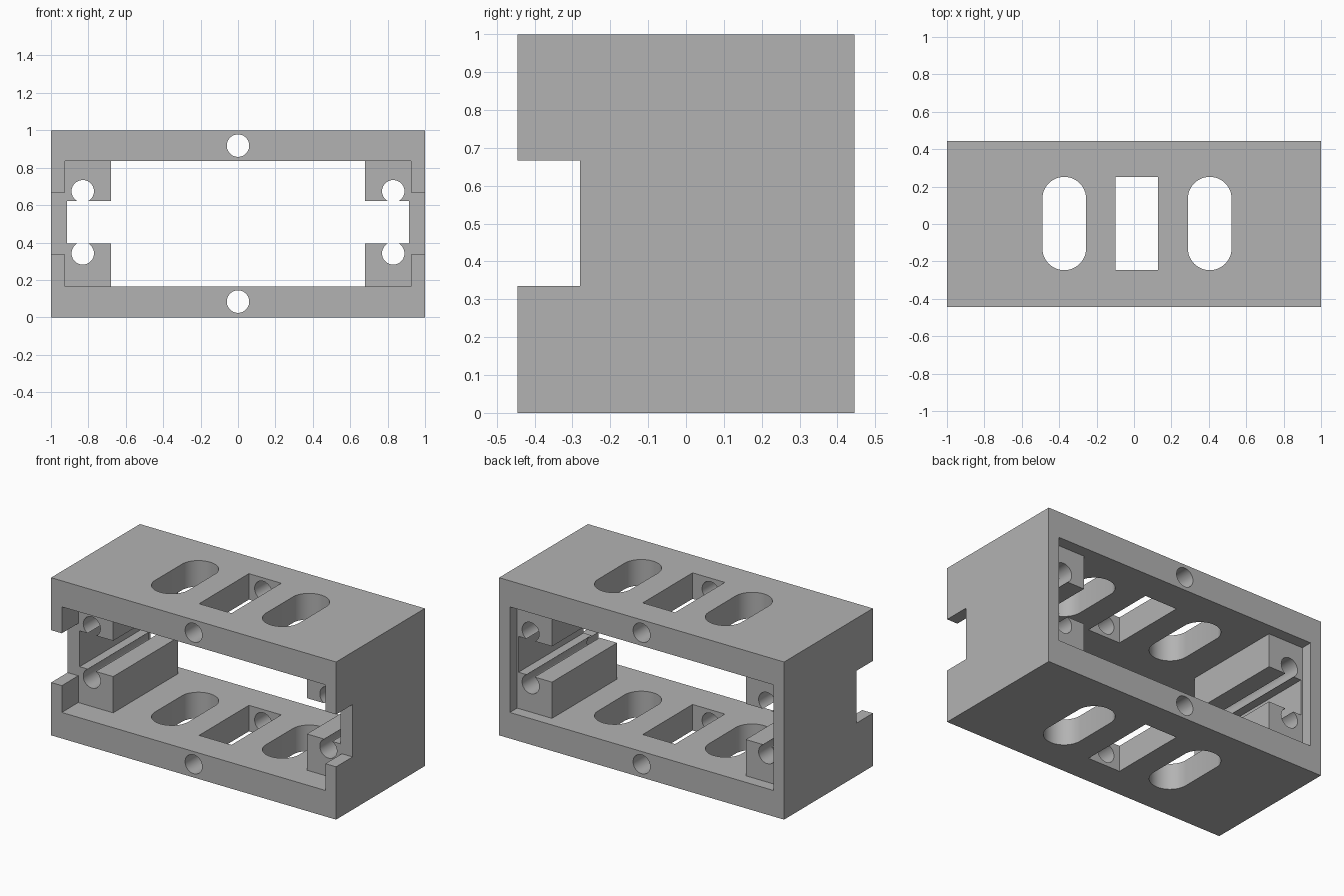
import bpy
import bmesh
from math import radians
from mathutils import Matrix

cube = bpy.data.objects.get("Cube")
if cube:
    bpy.data.objects.remove(cube, do_unlink=True)

grey = bpy.data.materials.new("plain grey")
grey.use_nodes = True
COLOUR = (0.45, 0.45, 0.45, 1)
grey.diffuse_color = COLOUR
grey.node_tree.nodes["Principled BSDF"].inputs["Base Color"].default_value = COLOUR

DEPTH = 0.445      # half depth of the frame
WALL = 0.925       # inner face of the side walls
FLOOR = 0.165      # thickness of top and bottom
RECESS = -0.28     # front of the rails and back of the side notches
FAR = 2            # cutters reach past the body


def make_object(name, bm):
    mesh = bpy.data.meshes.new(name)
    bm.to_mesh(mesh)
    bm.free()
    mesh.materials.append(grey)
    obj = bpy.data.objects.new(name, mesh)
    bpy.context.collection.objects.link(obj)
    return obj


def box(name, x, y, z):
    bm = bmesh.new()
    spans = (x, y, z)
    size = Matrix.Diagonal([b - a for a, b in spans] + [1])
    centre = Matrix.Translation([(a + b) / 2 for a, b in spans])
    bmesh.ops.create_cube(bm, size=1, matrix=centre @ size)
    return make_object(name, bm)


def cylinder(name, centre, radius, axis):
    bm = bmesh.new()
    turn = Matrix.Rotation(radians(90), 4, "X") if axis == "Y" else Matrix()
    bmesh.ops.create_cone(bm, cap_ends=True, segments=48, radius1=radius,
                          radius2=radius, depth=2 * FAR,
                          matrix=Matrix.Translation(centre) @ turn)
    return make_object(name, bm)


def apply(obj, mod):
    bpy.ops.object.select_all(action="DESELECT")
    bpy.context.view_layer.objects.active = obj
    obj.select_set(True)
    bpy.ops.object.modifier_apply(modifier=mod.name)


def cut(obj, cutter):
    mod = obj.modifiers.new("cut", "BOOLEAN")
    mod.operation = "DIFFERENCE"
    mod.solver = "EXACT"
    mod.object = cutter
    apply(obj, mod)
    bpy.data.objects.remove(cutter, do_unlink=True)


# Rectangular frame, open front to back
frame = box("frame", (-1, 1), (-DEPTH, DEPTH), (0, 1))
cut(frame, box("opening", (-WALL, WALL), (-FAR, FAR), (FLOOR, 1 - FLOOR)))

# Notches in the front of both side walls
cut(frame, box("notch", (-FAR, FAR), (-FAR, RECESS), (0.335, 0.667)))

# Window and two rounded slots through top and bottom
SLOT_Y = (-0.247, 0.252)
cut(frame, box("window", (-0.1, 0.127), SLOT_Y, (-FAR, FAR)))
R = 0.117
for x in (-0.373, 0.405):
    low, high = SLOT_Y[0] + R, SLOT_Y[1] - R
    bm = bmesh.new()
    bmesh.ops.create_cone(bm, cap_ends=True, segments=48, radius1=R, radius2=R,
                          depth=2 * FAR, matrix=Matrix.Translation((x, 0, 0)))
    # stretch the round cutter into a slot by moving its halves apart
    for v in bm.verts:
        v.co.y += high if v.co.y > 0 else low
    cut(frame, make_object("slot", bm))

# Bores running front to back through top and bottom
for z in (0.084, 0.918):
    cut(frame, cylinder("bore", (0, 0, z), 0.06, "Y"))

# Grooved rail on each side wall, with two bores breaking into the groove
rails = box("side_rails", (0.68, WALL), (RECESS, 0.372), (FLOOR, 1 - FLOOR))
cut(rails, box("groove", (0, 0.915), (-FAR, FAR), (0.395, 0.622)))
for z in (0.342, 0.674):
    cut(rails, cylinder("bore", (0.83, 0, z), 0.06, "Y"))
apply(rails, rails.modifiers.new("mirror", "MIRROR"))

# Smooth the round walls and keep the corners crisp
for obj in (frame, rails):
    bpy.ops.object.select_all(action="DESELECT")
    bpy.context.view_layer.objects.active = obj
    obj.select_set(True)
    bpy.ops.object.shade_smooth_by_angle(angle=radians(30))
